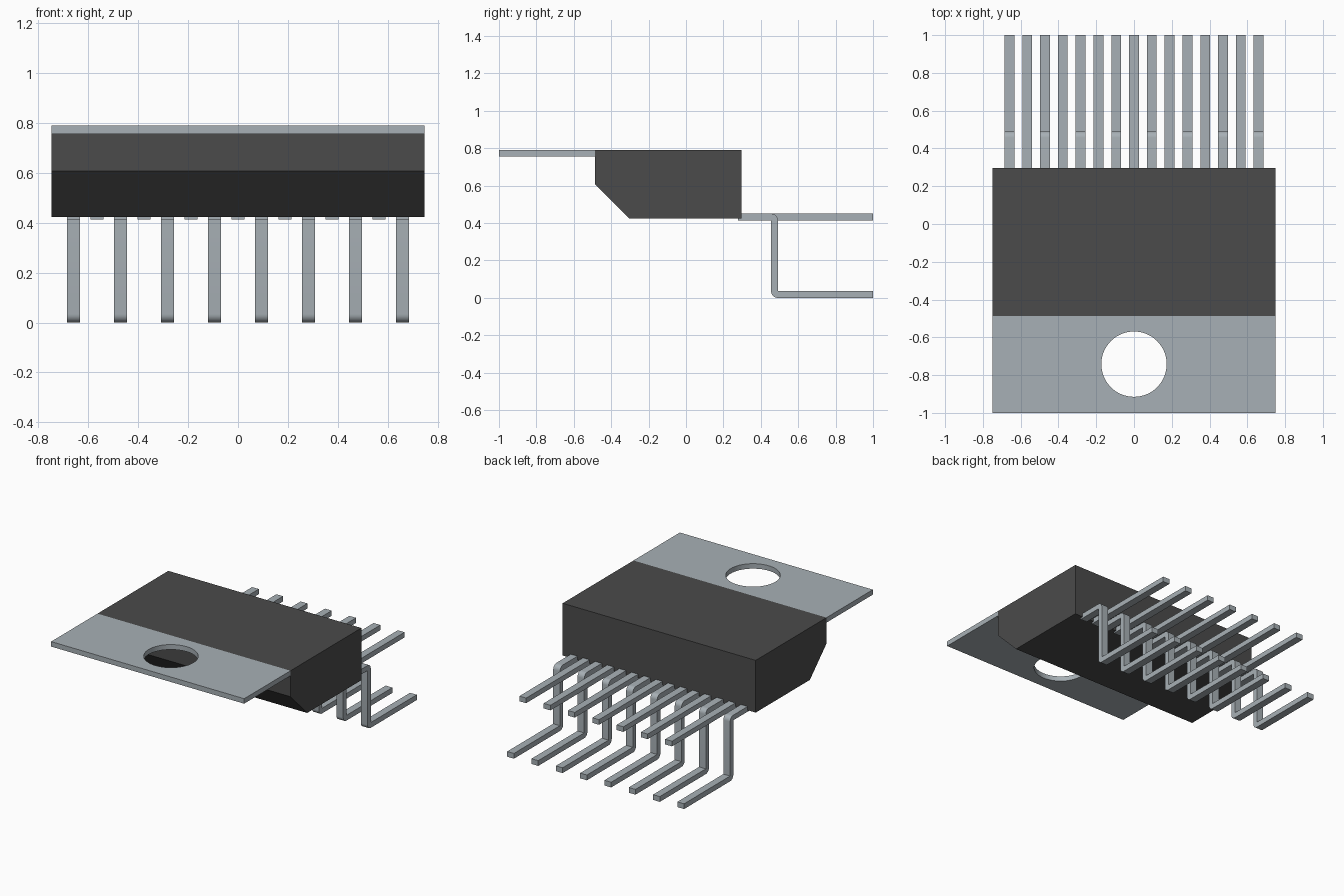
import bpy, bmesh, math

cube = bpy.data.objects.get("Cube")
if cube:
    bpy.data.objects.remove(cube, do_unlink=True)


def material(name, color, roughness, metallic=0.0):
    m = bpy.data.materials.new(name)
    m.use_nodes = True
    m.diffuse_color = color
    bsdf = m.node_tree.nodes["Principled BSDF"]
    bsdf.inputs["Base Color"].default_value = color
    bsdf.inputs["Roughness"].default_value = roughness
    return m


METAL = material("tinned metal", (0.39, 0.435, 0.465, 1), 0.5)
PLASTIC = material("black plastic", (0.07, 0.07, 0.07, 1), 0.6)


def extrude_profile(name, profile, width, mat, x=0.0):
    """Extrude a closed (y, z) outline along x, centred on x."""
    bm = bmesh.new()
    face = bm.faces.new([bm.verts.new((-width / 2, y, z)) for y, z in profile])
    new = bmesh.ops.extrude_face_region(bm, geom=[face])["geom"]
    bmesh.ops.translate(bm, vec=(width, 0, 0),
                        verts=[v for v in new if isinstance(v, bmesh.types.BMVert)])
    bmesh.ops.recalc_face_normals(bm, faces=bm.faces)
    me = bpy.data.meshes.new(name)
    bm.to_mesh(me)
    bm.free()
    me.materials.append(mat)
    ob = bpy.data.objects.new(name, me)
    ob.location.x = x
    bpy.context.collection.objects.link(ob)
    return ob


def rect(y0, y1, z0, z1):
    return [(y0, z0), (y1, z0), (y1, z1), (y0, z1)]


def arc(cy, cz, r, start, end, steps=6):
    """Points of a bend, angles in degrees."""
    angles = [math.radians(start + (end - start) * i / steps) for i in range(steps + 1)]
    return [(cy + r * math.cos(a), cz + r * math.sin(a)) for a in angles]


# Package body with chamfered lower front edge
WIDTH, TOP = 1.496, 0.79
BACK, FRONT = 0.297, -0.487
extrude_profile("body", [(FRONT, TOP), (BACK, TOP), (BACK, 0.424),
                         (-0.303, 0.424), (FRONT, 0.608)], WIDTH, PLASTIC)

# Heat sink tab, with its mounting hole
tab = extrude_profile("mounting_tab", rect(-1.0, FRONT, 0.755, TOP), WIDTH, METAL)
bpy.ops.mesh.primitive_cylinder_add(vertices=64, radius=0.173, depth=0.3,
                                    location=(0, -0.742, 0.77))
cutter = bpy.context.object
cutter.name = "hole_cutter"
cutter.hide_render = True
hole = tab.modifiers.new("mounting hole", "BOOLEAN")
hole.operation, hole.object, hole.solver = "DIFFERENCE", cutter, "EXACT"
bpy.context.view_layer.objects.active = tab
bpy.ops.object.modifier_apply(modifier=hole.name)
bpy.data.objects.remove(cutter, do_unlink=True)

# Leads: outer eight are bent down, the seven between run straight
COUNT, PITCH, LEAD_W = 15, 0.0942, 0.052
Z0, Z1 = 0.414, 0.450          # upper run
Y0, Y1 = 0.455, 0.491          # vertical run
FOOT, R = 0.037, 0.034         # foot thickness, bend radius
ROOT = BACK - 0.02
straight = rect(ROOT, 1.0, Z0, Z1)
bent = ([(ROOT, Z0), (Y0, Z0)]
        + arc(Y0 + R, R, R, 180, 270)
        + [(1.0, 0), (1.0, FOOT), (Y1, FOOT)]
        + arc(Y1 - R, Z1 - R, R, 0, 90)
        + [(ROOT, Z1)])

leads = []
for i in range(COUNT):
    x = (i - (COUNT - 1) / 2) * PITCH
    kind, outline = ("straight", straight) if i % 2 else ("bent", bent)
    leads.append(extrude_profile(f"{kind}_lead_{i + 1}", outline, LEAD_W, METAL, x))

# Smooth the bends and hole wall, keep the edges sharp
bpy.ops.object.select_all(action="DESELECT")
for ob in leads + [tab]:
    ob.select_set(True)
bpy.context.view_layer.objects.active = tab
bpy.ops.object.shade_smooth_by_angle(angle=math.radians(30))
